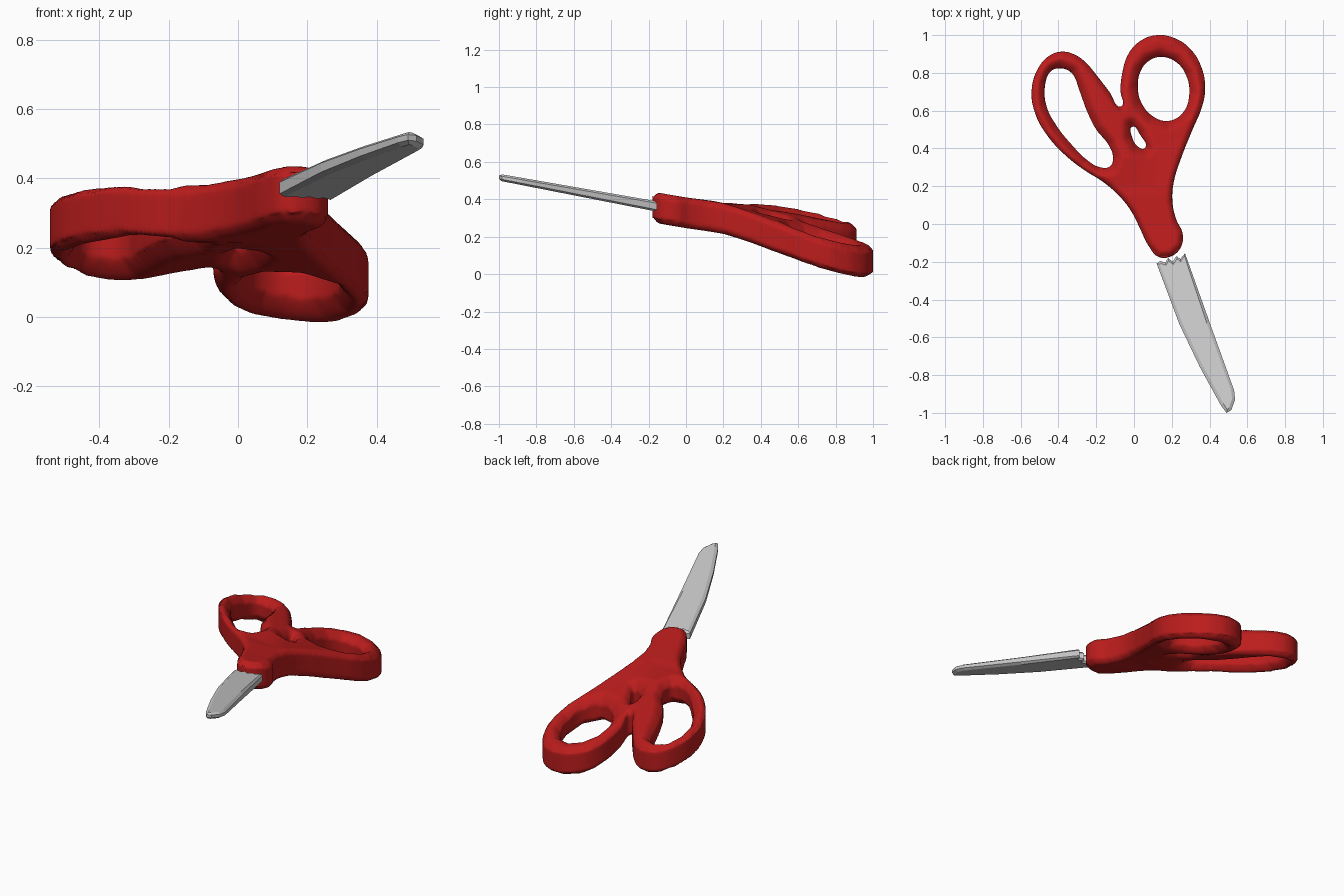
import bpy, bmesh, math
from mathutils import Vector, kdtree

if "Cube" in bpy.data.objects:
    bpy.data.objects.remove(bpy.data.objects["Cube"])


def lerp_table(table, y):
    # piecewise linear height along y
    if y <= table[0][0]:
        return table[0][1]
    for (y0, z0), (y1, z1) in zip(table, table[1:]):
        if y <= y1:
            return z0 + (z1 - z0) * (y - y0) / (y1 - y0)
    return table[-1][1]


def add_spline(curve, pts):
    s = curve.splines.new('BEZIER')
    s.bezier_points.add(len(pts) - 1)
    for bp, (x, y) in zip(s.bezier_points, pts):
        bp.co = (x, y, 0)
        bp.handle_left_type = bp.handle_right_type = 'AUTO'
    s.use_cyclic_u = True


def distance_tree(loops):
    # lookup for the flat distance to closed outlines
    samples = []
    for pts in loops:
        for a, b in zip(pts, pts[1:] + pts[:1]):
            for k in range(8):
                samples.append(Vector((*a, 0)).lerp(Vector((*b, 0)), k / 8))
    tree = kdtree.KDTree(len(samples))
    for i, p in enumerate(samples):
        tree.insert(p, i)
    tree.balance()
    return tree


def rounded(dist, width, low):
    # smooth rise from low at the edge to 1 at the given width
    return low + (1 - low) * math.sin(min(1, dist / width) * math.pi / 2)


# handle outline, two finger holes and the small gap between them
outline = [(.08, -.12), (.13, -.175), (.2, -.17), (.25, -.12), (.258, -.05), (.225, .02),
           (.203, .12), (.21, .22), (.25, .35), (.31, .5), (.36, .62), (.377, .72),
           (.357, .83), (.3, .925), (.22, .982), (.12, 1.0), (.03, .967), (-.03, .9),
           (-.062, .8), (-.072, .7), (-.065, .62), (-.13, .7), (-.2, .79), (-.25, .85),
           (-.31, .895), (-.38, .913), (-.45, .89), (-.51, .82), (-.542, .71), (-.525, .59),
           (-.46, .47), (-.37, .37), (-.27, .29), (-.16, .22), (-.07, .14), (-.01, .06), (.03, -.02)]
left_hole = [(-.39, .825), (-.44, .81), (-.47, .74), (-.465, .63), (-.41, .52), (-.33, .42),
             (-.25, .34), (-.18, .3), (-.125, .305), (-.11, .35), (-.135, .42), (-.2, .5),
             (-.25, .6), (-.29, .71), (-.33, .8)]
right_hole = [(.14, .885), (.22, .86), (.275, .79), (.293, .69), (.26, .59), (.18, .545),
              (.1, .57), (.04, .64), (.02, .72), (.035, .81), (.08, .865)]
small_hole = [(-.01, .52), (.03, .475), (.06, .4), (.02, .41), (-.01, .46)]

curve = bpy.data.curves.new("handles", 'CURVE')
curve.dimensions = '2D'
curve.fill_mode = 'BOTH'
curve.resolution_u = 6
curve.extrude = .082
for pts in (outline, left_hole, right_hole, small_hole):
    add_spline(curve, pts)
handles = bpy.data.objects.new("handles", curve)
bpy.context.collection.objects.link(handles)
bpy.context.view_layer.objects.active = handles
handles.select_set(True)
bpy.ops.object.convert(target='MESH')
handles = bpy.context.object

bm = bmesh.new()
bm.from_mesh(handles.data)
bmesh.ops.remove_doubles(bm, verts=bm.verts, dist=.0005)
bmesh.ops.recalc_face_normals(bm, faces=bm.faces)
bm.to_mesh(handles.data)
bm.free()

# round all edges for a moulded plastic look
remesh = handles.modifiers.new("remesh", 'REMESH')
remesh.mode = 'VOXEL'
remesh.voxel_size = .009
smooth = handles.modifiers.new("smooth", 'SMOOTH')
smooth.factor = .5
smooth.iterations = 14
for name in ("remesh", "smooth"):
    bpy.ops.object.modifier_apply(modifier=name)

# thin the rims around the holes, then drop the two loops to different heights
hole_tree = distance_tree([left_hole, right_hole, small_hole])
outer_tree = distance_tree([outline])
left_z = [(-.2, .362), (0, .328), (.2, .302), (.35, .305), (.6, .25), (.9, .177)]
right_z = [(-.2, .362), (0, .328), (.2, .298), (.35, .255), (.5, .21), (.7, .145), (.93, .078), (1, .068)]
for v in handles.data.vertices:
    x, y, z = v.co
    flat = Vector((x, y, 0))
    z *= rounded(hole_tree.find(flat)[2], .06, .42) * rounded(outer_tree.find(flat)[2], .035, .7)
    d = (x + .065) * .93 + (y - .62) * .38
    t = min(1, max(0, (d + .08) / .16))
    t = t * t * (3 - 2 * t)
    lean = min(1, max(0, (y - .15) / .3))  # each loop leans sideways
    left = lerp_table(left_z, y) - .1 * lean * (x + .3)
    right = lerp_table(right_z, y) - .13 * lean * (x - .15)
    v.co.z = z + (1 - t) * left + t * right
bpy.ops.object.shade_smooth()
red = bpy.data.materials.new("red_plastic")
red.diffuse_color = (.5, .012, .012, 1)
red.use_nodes = True
red.node_tree.nodes["Principled BSDF"].inputs["Base Color"].default_value = red.diffuse_color
handles.data.materials.clear()
handles.data.materials.append(red)

# blade: tilted tapering plate with thin edges and a torn base
profile = [(.12, -.21), (.24, -.53), (.35, -.76), (.46, -.96), (.49, -1), (.515, -.985),
           (.535, -.93), (.53, -.88), (.4, -.52), (.27, -.155), (.245, -.185), (.225, -.17),
           (.205, -.2), (.18, -.18), (.165, -.205), (.14, -.195)]
bm = bmesh.new()
rings = []
for side in (1, -1):
    rings.append([bm.verts.new((x, y, .37 - .185 * (y + .2) + side * (.019 + .011 * y)))
                  for x, y in profile])
top, bottom = rings
caps = [bm.faces.new(top), bm.faces.new(bottom[::-1])]
for i in range(len(profile)):
    j = (i + 1) % len(profile)
    bm.faces.new((top[j], top[i], bottom[i], bottom[j]))
bmesh.ops.recalc_face_normals(bm, faces=bm.faces)
bmesh.ops.inset_individual(bm, faces=caps, thickness=.016, depth=.01)
mesh = bpy.data.meshes.new("blade")
bm.to_mesh(mesh)
bm.free()
blade = bpy.data.objects.new("blade", mesh)
bpy.context.collection.objects.link(blade)
